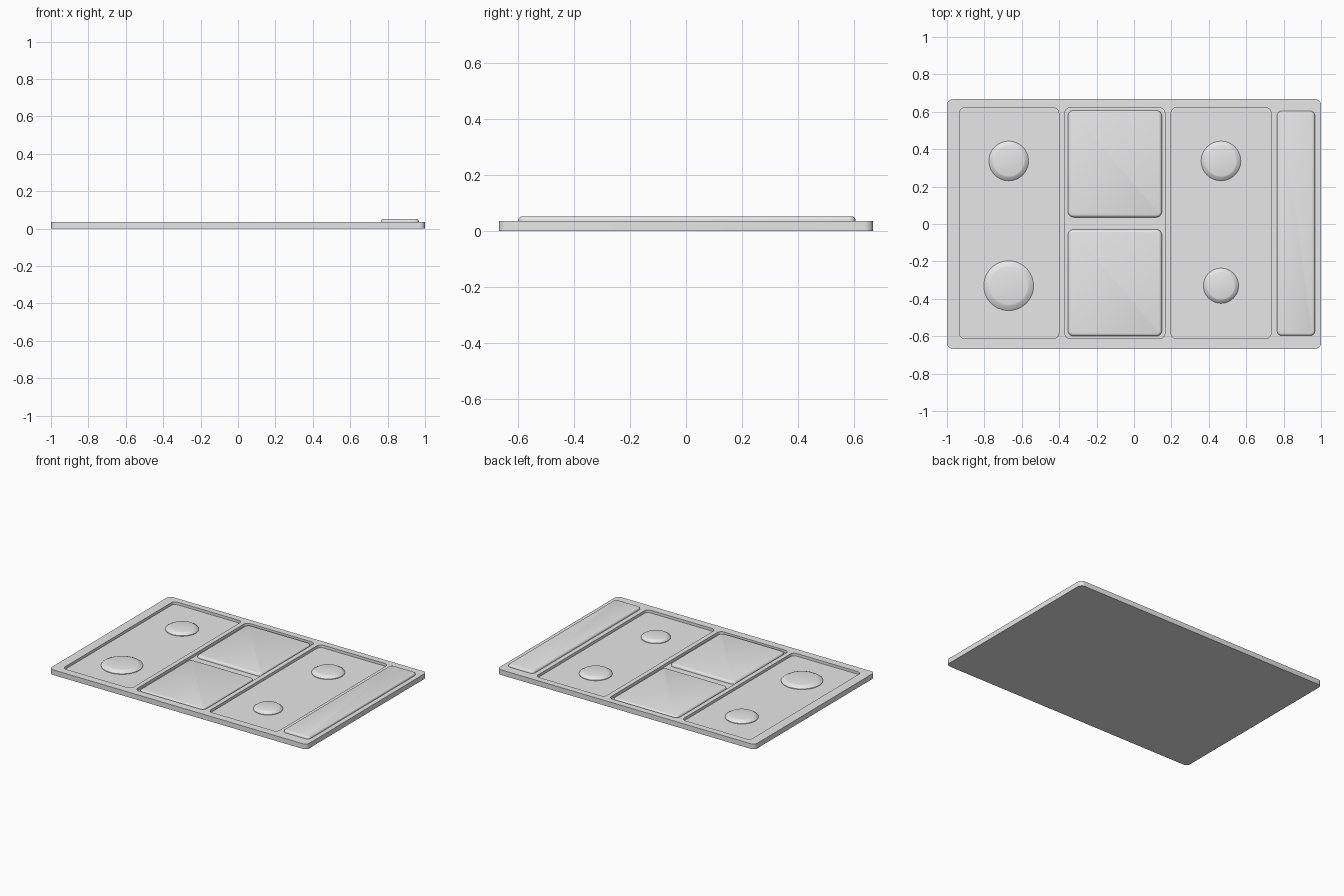
import bpy, bmesh, math

if "Cube" in bpy.data.objects:
    bpy.data.objects.remove(bpy.data.objects["Cube"])

GREY = (0.8, 0.8, 0.8, 1)
mat = bpy.data.materials.new("light grey metal")
mat.use_nodes = True
mat.diffuse_color = GREY
mat.node_tree.nodes["Principled BSDF"].inputs["Base Color"].default_value = GREY

TOP, FLOOR = 0.036, 0.017


def finish(bm, name, smooth=30):
    bmesh.ops.recalc_face_normals(bm, faces=bm.faces)
    mesh = bpy.data.meshes.new(name)
    bm.to_mesh(mesh)
    bm.free()
    mesh.materials.append(mat)
    obj = bpy.data.objects.new(name, mesh)
    bpy.context.collection.objects.link(obj)
    bpy.ops.object.select_all(action='DESELECT')
    obj.select_set(True)
    bpy.context.view_layer.objects.active = obj
    bpy.ops.object.shade_smooth_by_angle(angle=math.radians(smooth))
    return obj


def rounded_loop(bm, rect, z, radius, inset=0, steps=6):
    """Ring of vertices around a rounded rectangle."""
    x0, x1, y0, y1 = rect
    r = max(radius - inset, 0.004)
    x0, x1, y0, y1 = x0 + inset, x1 - inset, y0 + inset, y1 - inset
    centres = [(x1 - r, y1 - r), (x0 + r, y1 - r), (x0 + r, y0 + r), (x1 - r, y0 + r)]
    verts = []
    for quarter, (cx, cy) in enumerate(centres):
        for s in range(steps + 1):
            a = math.pi / 2 * (quarter + s / steps)
            verts.append(bm.verts.new((cx + r * math.cos(a), cy + r * math.sin(a), z)))
    return verts


def bridge(bm, a, b):
    n = len(a)
    for i in range(n):
        bm.faces.new((a[i], a[(i + 1) % n], b[(i + 1) % n], b[i]))


def loop_edges(bm, loop):
    return [bm.edges.get((v, loop[i - 1])) for i, v in enumerate(loop)]


# Worktop slab with three shallow wells
bm = bmesh.new()
outer = (-1, 1, -0.667, 0.667)
base = rounded_loop(bm, outer, 0, 0.03)
rim = rounded_loop(bm, outer, TOP, 0.03)
bm.faces.new(base)
bridge(bm, base, rim)
edges = loop_edges(bm, rim)
for x0, x1 in [(-0.933, -0.402), (-0.37, 0.165), (0.198, 0.733)]:
    well = (x0, x1, -0.613, 0.622)
    lip = rounded_loop(bm, well, TOP, 0.03)
    bottom = rounded_loop(bm, well, FLOOR, 0.03)
    bridge(bm, lip, bottom)
    bm.faces.new(bottom)
    edges += loop_edges(bm, lip)
bmesh.ops.triangle_fill(bm, edges=edges, use_beauty=True, normal=(0, 0, 1))
finish(bm, "worktop")


# Raised plates with softened top edges
def plate(name, rect, z0, z1, radius, bevel):
    bm = bmesh.new()
    loops = [rounded_loop(bm, rect, z0, radius)]
    bm.faces.new(loops[0])
    for t in range(4):
        a = math.pi / 2 * t / 3
        loops.append(rounded_loop(bm, rect, z1 - bevel * (1 - math.sin(a)), radius,
                                  bevel * (1 - math.cos(a))))
    for a, b in zip(loops, loops[1:]):
        bridge(bm, a, b)
    bm.faces.new(loops[-1])
    finish(bm, name, 40)


plate("rear_griddle", (-0.353, 0.149, 0.036, 0.607), FLOOR - 0.003, TOP - 0.001, 0.03, 0.014)
plate("front_griddle", (-0.353, 0.149, -0.6, -0.029), FLOOR - 0.003, TOP - 0.001, 0.03, 0.014)
plate("control_panel", (0.765, 0.967, -0.597, 0.604), TOP - 0.004, 0.052, 0.025, 0.012)


# Round burners: turned profile of (inset from outer radius, height)
def burner(name, x, y, radius, top_radius):
    bm = bmesh.new()
    slope = radius - top_radius
    profile = [(0, FLOOR - 0.003), (0, FLOOR + 0.004), (0.2, FLOOR + 0.009),
               (0.6, TOP - 0.004), (0.85, TOP), (1, TOP + 0.001)]
    n = 48
    rings = []
    for t, z in profile:
        r = radius - slope * t
        rings.append([bm.verts.new((x + r * math.cos(math.tau * i / n),
                                    y + r * math.sin(math.tau * i / n), z)) for i in range(n)])
    for a, b in zip(rings, rings[1:]):
        bridge(bm, a, b)
    bm.faces.new(rings[0])
    bm.faces.new(rings[-1])
    finish(bm, name, 40)


burner("rear_right_burner", -0.67, 0.337, 0.106, 0.081)
burner("front_right_burner", -0.67, -0.33, 0.133, 0.1)
burner("rear_left_burner", 0.465, 0.337, 0.106, 0.081)
burner("front_left_burner", 0.465, -0.33, 0.094, 0.072)
